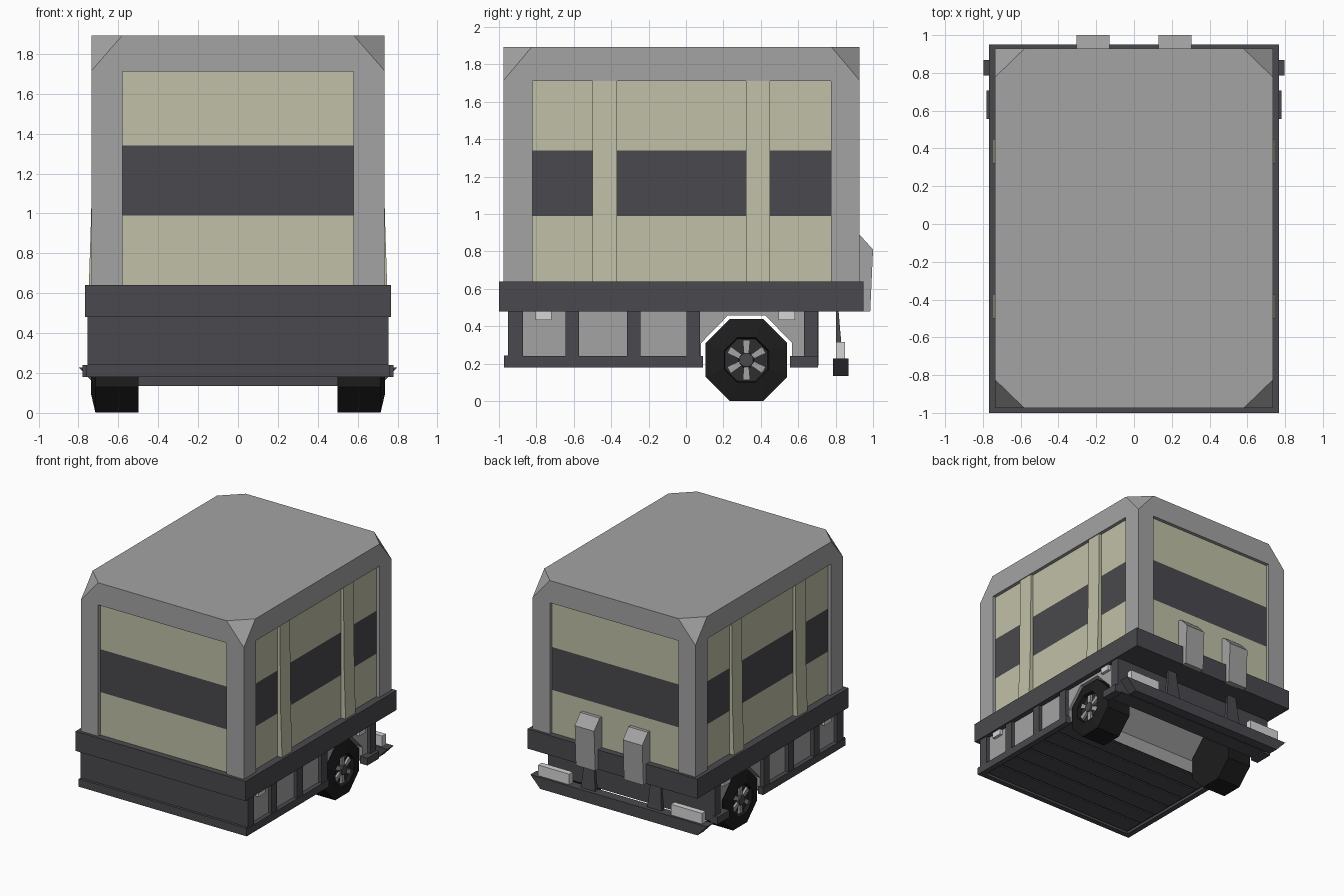
import bpy, bmesh, math
from mathutils import Matrix, Vector

if "Cube" in bpy.data.objects:
    bpy.data.objects.remove(bpy.data.objects["Cube"])


def mat(name, rgb):
    m = bpy.data.materials.new(name)
    m.diffuse_color = (*rgb, 1)
    m.use_nodes = True
    m.node_tree.nodes["Principled BSDF"].inputs["Base Color"].default_value = m.diffuse_color
    return m


GRAY = mat("shell gray", (0.37, 0.37, 0.37))
OLIVE = mat("panel olive", (0.53, 0.53, 0.39))
DARK = mat("dark slate", (0.068, 0.066, 0.075))
BLACK = mat("rim black", (0.027, 0.027, 0.029))
RUBBER = mat("tyre rubber", (0.012, 0.012, 0.012))
LIGHT = mat("lamp pale gray", (0.67, 0.67, 0.67))


def add(name, bm, m):
    bmesh.ops.recalc_face_normals(bm, faces=bm.faces)
    me = bpy.data.meshes.new(name)
    bm.to_mesh(me)
    bm.free()
    me.materials.append(m)
    ob = bpy.data.objects.new(name, me)
    bpy.context.collection.objects.link(ob)
    return ob


def box_bm(x, y, z):
    bm = bmesh.new()
    bmesh.ops.create_cube(bm, size=1)
    for v in bm.verts:
        v.co = Vector([(a + b) / 2 + c * (b - a) for (a, b), c in zip((x, y, z), v.co)])
    return bm


def box(name, x, y, z, m):
    return add(name, box_bm(x, y, z), m)


def prism(name, pts, a, b, m, axis="x"):
    """Extrude a (y,z) profile along x, or an (x,z) profile along y."""
    bm = bmesh.new()
    place = (lambda p, t: (t, *p)) if axis == "x" else (lambda p, t: (p[0], t, p[1]))
    f = bm.faces.new([bm.verts.new(place(p, a)) for p in pts])
    g = bmesh.ops.extrude_face_region(bm, geom=[f])
    d = Vector((b - a, 0, 0)) if axis == "x" else Vector((0, b - a, 0))
    bmesh.ops.translate(bm, vec=d, verts=[e for e in g["geom"] if isinstance(e, bmesh.types.BMVert)])
    return add(name, bm, m)


def span(s, a, b):
    return tuple(sorted((s * a, s * b)))


# Shell with clipped top corners
X, Y0, Y1, Z0, Z1 = 0.735, -0.975, 0.928, 0.6, 1.893
bm = box_bm((-X, X), (Y0, Y1), (Z0, Z1))
for sx in (-1, 1):
    for cy, sy in ((Y0, -1), (Y1, 1)):
        n = Vector((sx / 0.155, sy / 0.15, 1 / 0.178))
        p = Vector((sx * X, cy, Z1 - 0.178))
        bmesh.ops.bisect_plane(bm, geom=bm.verts[:] + bm.edges[:] + bm.faces[:], dist=1e-5,
                               plane_co=p, plane_no=n.normalized(), clear_outer=True)
        bmesh.ops.holes_fill(bm, edges=[e for e in bm.edges if e.is_boundary])
shell = add("shell", bm, GRAY)

# Recessed openings on all four sides
D = 0.034
openings = [((-0.58, 0.58), (Y0 - 0.1, Y0 + D)), ((-0.58, 0.58), (Y1 - D, Y1 + 0.1)),
            ((X - D, X + 0.1), (-0.82, 0.775)), ((-X - 0.1, -X + D), (-0.82, 0.775))]
for ox, oy in openings:
    cutter = box("cutter", ox, oy, (0.55, 1.712), GRAY)
    cutter.hide_render = True
    mod = shell.modifiers.new("cut", "BOOLEAN")
    mod.operation, mod.solver, mod.object = "DIFFERENCE", "EXACT", cutter
    dg = bpy.context.evaluated_depsgraph_get()
    me = bpy.data.meshes.new_from_object(shell.evaluated_get(dg))
    shell.modifiers.clear()
    shell.data = me
    bpy.data.objects.remove(cutter)

# Panels in three colour bands
T = 0.006
for z, m, nm in (((0.62, 0.99), OLIVE, "lower_panel"), ((0.99, 1.34), DARK, "stripe"),
                 ((1.34, 1.712), OLIVE, "upper_panel")):
    box("front_" + nm, (-0.58, 0.58), (Y0 + D - T, Y0 + D), z, m)
    box("rear_" + nm, (-0.58, 0.58), (Y1 - D, Y1 - D + T), z, m)
    for s in (-1, 1):
        box("side_" + nm, span(s, X - D, X - D + T), (-0.82, 0.775), z, m)

# Deck slab and chassis with a wheel-arch tunnel
box("deck", (-0.767, 0.767), (-1.0, 0.95), (0.48, 0.64), DARK)
prism("chassis", [(-0.94, 0.205), (0.08, 0.205), (0.08, 0.31), (0.224, 0.458), (0.424, 0.458),
                  (0.568, 0.31), (0.568, 0.205), (0.70, 0.205), (0.70, 0.485), (-0.94, 0.485)],
      -0.725, 0.725, GRAY)
box("front_plate", (-0.755, 0.755), (-0.952, -0.93), (0.2, 0.48), DARK)
box("front_rail", (-0.755, 0.755), (-0.973, -0.93), (0.18, 0.245), DARK)
box("rear_plate", (-0.725, 0.725), (0.69, 0.708), (0.19, 0.48), DARK)
box("rear_floor", (-0.725, 0.725), (0.575, 0.705), (0.19, 0.21), DARK)

# Floor boards across the underside
box("floor", (-0.73, 0.73), (-0.94, 0.08), (0.202, 0.21), DARK)
for i in range(6):
    y = -0.92 + i * 0.168
    box("floor_board", (-0.70, 0.70), (y, y + 0.15), (0.192, 0.205), DARK)

# Parts repeated on both sides
oct8 = [math.radians(22.5 + 45 * i) for i in range(8)]
WY, WZ = 0.323, 0.22


def ring_solid(name, steps, s, m):
    """Octagonal solid from (x, apothem) rings around the axle."""
    bm = bmesh.new()
    rings = [[bm.verts.new((s * x, WY + r / math.cos(math.pi / 8) * math.cos(a),
                            WZ + r / math.cos(math.pi / 8) * math.sin(a))) for a in oct8] for x, r in steps]
    for p, q in zip(rings, rings[1:]):
        for i in range(8):
            j = (i + 1) % 8
            bm.faces.new((p[i], p[j], q[j], q[i]))
    bm.faces.new(rings[0])
    bm.faces.new(rings[-1])
    return add(name, bm, m)


for s in (-1, 1):
    # Tapered olive ribs
    for y in (-0.50, 0.32):
        prism("side_rib", [(s * 0.69, 0.63), (s * 0.748, 0.63), (s * 0.736, 1.0), (s * 0.728, 1.713), (s * 0.69, 1.713)],
              y, y + 0.13, OLIVE, "y")
    # Chassis posts and rails
    for y in (-0.945, -0.645, -0.315, 0.002, 0.632):
        box("chassis_post", span(s, 0.72, 0.755), (y, y + 0.073), (0.2, 0.48), DARK)
    box("side_rail", span(s, 0.715, 0.76), (-0.973, 0.09), (0.18, 0.24), DARK)
    box("rear_rail", span(s, 0.715, 0.78), (0.555, 0.707), (0.18, 0.24), DARK)
    for y in (-0.805, 0.495):
        box("marker_lamp", span(s, 0.715, 0.75), (y, y + 0.087), (0.435, 0.485), LIGHT)
    # Wheel with recessed rim, spokes and hub
    ring_solid("tyre", [(0.50, 0.218), (0.715, 0.218), (0.738, 0.12), (0.70, 0.112)], s, RUBBER)
    ring_solid("rim", [(0.695, 0.115), (0.706, 0.115)], s, BLACK)
    ring_solid("hub", [(0.70, 0.042), (0.735, 0.036)], s, DARK)
    for i in range(6):
        sp = prism("spoke", [(-0.013, 0.03), (0.013, 0.03), (0.02, 0.108), (-0.02, 0.108)],
                   s * 0.70, s * 0.725, GRAY)
        sp.data.transform(Matrix.Translation((0, WY, WZ)) @ Matrix.Rotation(i * math.pi / 3, 4, "X"))
    # Rear latch block, bumper bracket and tail lamp
    prism("rear_latch", [(0.90, 0.89), (0.928, 0.89), (1.0, 0.81), (0.985, 0.48), (0.94, 0.48), (0.90, 0.6)],
          s * 0.13, s * 0.305, GRAY)
    br = prism("bumper_bracket", [(-0.04, 0.49), (0.04, 0.49), (0.065, 0.22), (-0.065, 0.22)], 0.802, 0.838, DARK, "y")
    for v in br.data.vertices:
        if v.co.z > 0.4 and v.co.y > 0.81:
            v.co.y = 0.815
    br.data.transform(Matrix.Translation((s * 0.30, 0, 0)))
    box("tail_lamp", span(s, 0.46, 0.74), (0.803, 0.85), (0.225, 0.315), LIGHT)

# Rear bumper
prism("rear_bumper", [(-0.798, 0.228), (-0.71, 0.135), (0.71, 0.135), (0.798, 0.228)],
      0.787, 0.868, DARK, "y")
